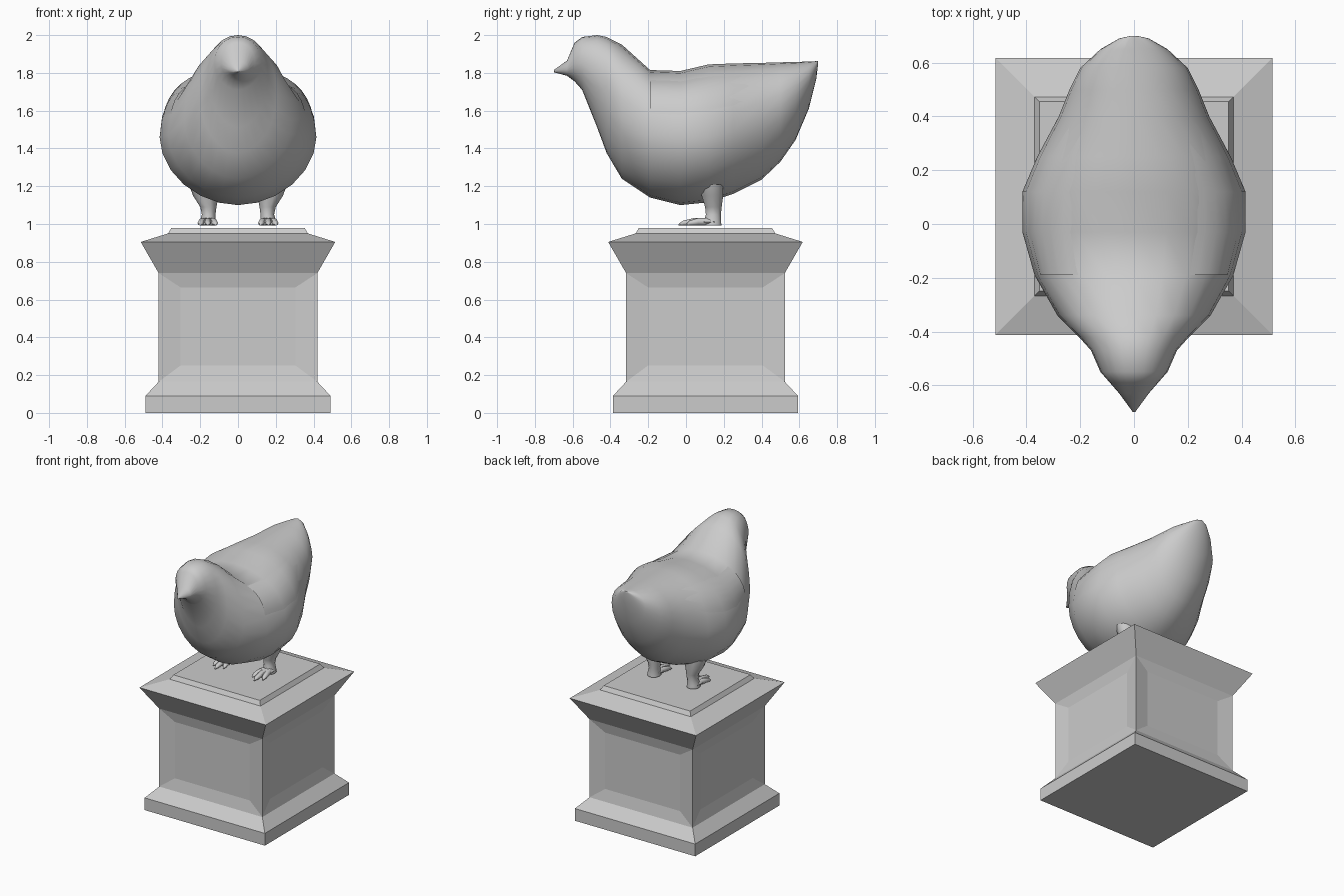
import bpy, bmesh
from math import sin, cos, pi, radians
from mathutils import Vector

if "Cube" in bpy.data.objects:
    bpy.data.objects.remove(bpy.data.objects["Cube"])

stone = bpy.data.materials.new("grey stone")
stone.use_nodes = True
GREY = (0.6, 0.6, 0.6, 1)
stone.diffuse_color = GREY
stone.node_tree.nodes["Principled BSDF"].inputs["Base Color"].default_value = GREY


def finish(name, bm, smooth=None):
    bmesh.ops.recalc_face_normals(bm, faces=bm.faces)
    mesh = bpy.data.meshes.new(name)
    bm.to_mesh(mesh)
    bm.free()
    mesh.materials.append(stone)
    ob = bpy.data.objects.new(name, mesh)
    bpy.context.collection.objects.link(ob)
    if smooth:
        bpy.ops.object.select_all(action="DESELECT")
        ob.select_set(True)
        bpy.context.view_layer.objects.active = ob
        bpy.ops.object.shade_smooth_by_angle(angle=radians(smooth))


def loft(bm, rings, closed=True, caps=True):
    """Skin a list of equally long point rings."""
    vs = [[bm.verts.new(p) for p in r] for r in rings]
    n = len(vs[0])
    faces = [[bm.faces.new((a[i], a[(i + 1) % n], b[(i + 1) % n], b[i]))
              for i in range(n if closed else n - 1)]
             for a, b in zip(vs, vs[1:])]
    if caps:
        bm.faces.new(vs[0][::-1])
        bm.faces.new(vs[-1])
    return faces


# Pedestal: square profile with a shallow sunken panel on each side
CY = 0.103
profile = [(.49, 0), (.49, .09), (.42, .165), (.42, .74),
           (.515, .905), (.37, .95), (.352, .98)]
bm = bmesh.new()
bands = loft(bm, [[(sx * r, CY + sy * r, z) for sx, sy in
                   ((-1, -1), (1, -1), (1, 1), (-1, 1))] for r, z in profile])
bmesh.ops.recalc_face_normals(bm, faces=bm.faces)
for face in bands[2]:
    out = face.normal.copy()
    side = Vector((-out.y, out.x, 0))
    bmesh.ops.inset_individual(bm, faces=[face], thickness=.1)
    for v in face.verts:
        along = .305 if (v.co - Vector((0, CY, 0))).dot(side) > 0 else -.305
        z = .25 if v.co.z < .45 else .665
        v.co = Vector((0, CY, z)) + out * .402 + side * along
finish("pedestal", bm)

# Bird stations: y, bottom, widest height, top, half width
stations = [
    (-.70, 1.803, 1.81, 1.815, .004), (-.63, 1.785, 1.82, 1.865, .055),
    (-.59, 1.755, 1.85, 1.96, .09), (-.55, 1.71, 1.85, 1.99, .125),
    (-.47, 1.51, 1.78, 2.0, .16), (-.42, 1.375, 1.68, 1.99, .205),
    (-.34, 1.24, 1.55, 1.95, .285), (-.19, 1.14, 1.47, 1.815, .37),
    (-.03, 1.10, 1.46, 1.81, .415), (.12, 1.115, 1.46, 1.845, .415),
    (.25, 1.16, 1.49, 1.85, .36), (.40, 1.235, 1.56, 1.853, .28),
    (.50, 1.33, 1.62, 1.856, .24), (.58, 1.445, 1.68, 1.858, .2),
    (.65, 1.61, 1.75, 1.86, .125), (.69, 1.77, 1.83, 1.862, .055),
    (.70, 1.85, 1.856, 1.862, .01)]


def section(st, a, grow=0):
    """Point on the body at angle a, 0 = side, pi/2 = top."""
    y, low, mid, top, w = st
    c, s = cos(a), sin(a)
    k = 2 / 2.15 if s > 0 else 2 / 1.9
    x = abs(c) ** k * (w + grow) * (1 if c > 0 else -1)
    h = (top - mid if s > 0 else mid - low) + grow
    return (x, y, mid + abs(s) ** k * h * (1 if s > 0 else -1))


SEG = 24
bm = bmesh.new()
loft(bm, [[section(st, 2 * pi * i / SEG) for i in range(SEG)] for st in stations])
finish("bird_body", bm, 60)

# Folded wings: a raised leading edge that melts into the body behind
for name, sign in (("left_wing", 1), ("right_wing", -1)):
    bm = bmesh.new()
    rows = []
    for j, st in enumerate(stations[7:12]):
        row = []
        for i in range(7):
            a = radians(15 + 7.5 * i)
            lift = -.004 + .016 * (1 - j / 4) * sin(pi * i / 6)
            x, y, z = section(st, a, lift)
            row.append((sign * x, y, z))
        rows.append(row)
    loft(bm, rows, closed=False, caps=False)
    finish(name, bm, 60)


def tube(bm, stops, n=10):
    """Tapered limb from (centre, radius x, radius y or z, upright) stops."""
    rings = []
    for (x, y, z), rx, rb, upright in stops:
        ring = []
        for i in range(n):
            a = 2 * pi * i / n
            u, v = rx * cos(a), rb * sin(a)
            ring.append((x + u, y + v, z) if upright else (x + u, y, z + v))
        rings.append(ring)
    loft(bm, rings)


# Legs and feet: heel, sole and three front toes
for name, sign in (("left", 1), ("right", -1)):
    x = sign * .16
    bm = bmesh.new()
    tube(bm, [((sign * .17, .135, 1.21), .09, .065, True),
              ((sign * .17, .14, 1.15), .068, .06, True),
              ((sign * .157, .145, 1.09), .043, .046, True),
              ((sign * .155, .145, 1.05), .036, .042, True),
              ((x, .14, 1.015), .042, .048, True),
              ((x, .14, .992), .045, .05, True)])
    finish(name + "_leg", bm, 60)
    bm = bmesh.new()
    tube(bm, [((x, .15, 1.012), .042, .021, False),
              ((x, .08, 1.011), .044, .02, False),
              ((x, .03, 1.005), .04, .013, False)])
    for spread, length in ((-.038, .13), (0, .17), (.038, .13)):
        y = .13
        tube(bm, [((x + spread * .4, y, 1.012), .02, .021, False),
                  ((x + spread * .8, y - length * .5, 1.012), .019, .02, False),
                  ((x + spread, y - length * .85, 1.005), .016, .013, False),
                  ((x + spread * 1.1, y - length, .996), .004, .004, False)], 8)
    finish(name + "_foot", bm, 60)
